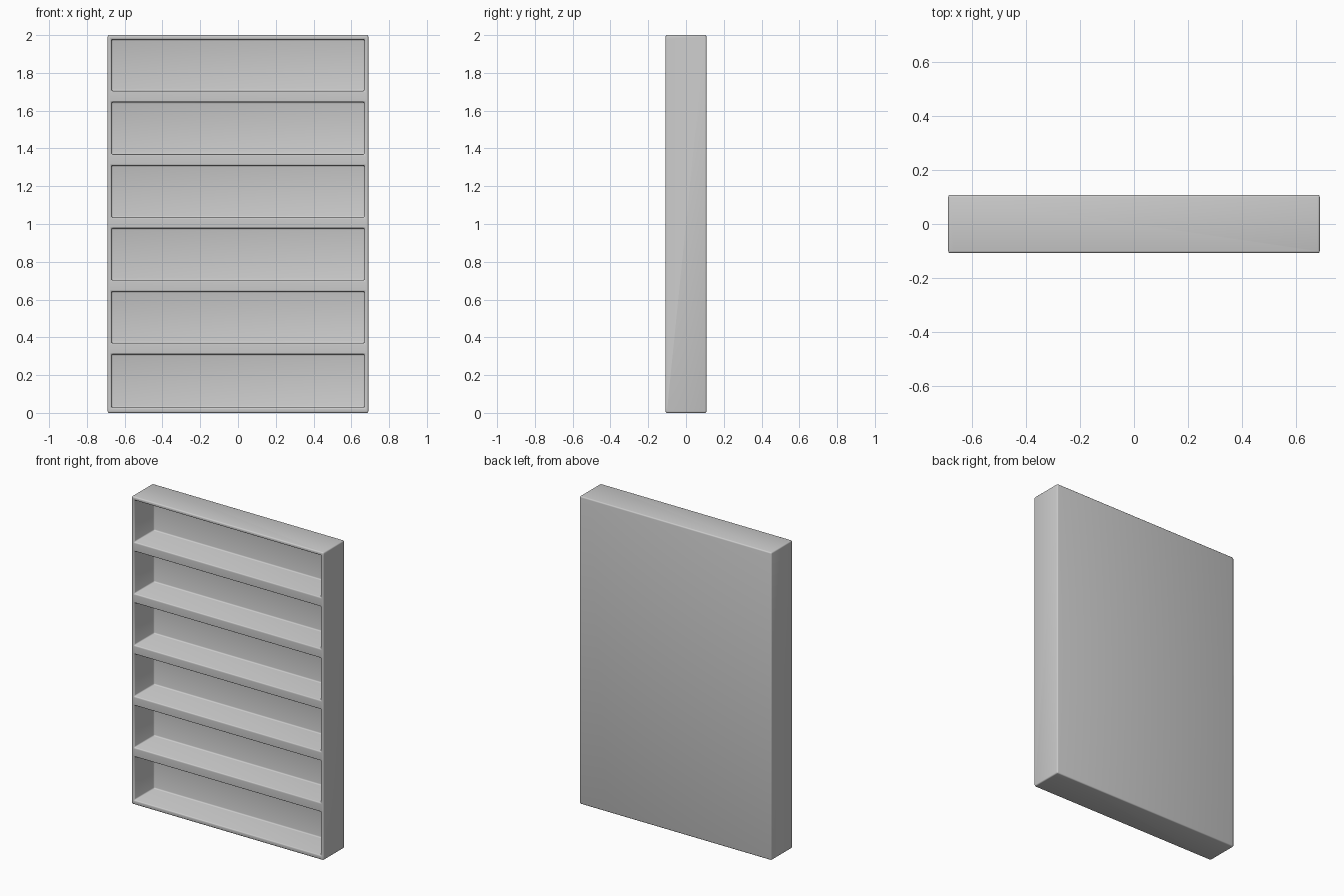
import bpy, bmesh
from mathutils import Vector, Matrix

if "Cube" in bpy.data.objects:
    bpy.data.objects.remove(bpy.data.objects["Cube"])

W, D, H = 0.69, 0.108, 2.0      # half width, half depth, height
OPEN_X, BACK = 0.67, 0.012      # half opening width, back panel thickness
openings = [(0.028, 0.31), (0.37, 0.643), (0.703, 0.977),
            (1.035, 1.31), (1.37, 1.645), (1.705, 1.977)]

# Solid case
bm = bmesh.new()
bmesh.ops.create_cube(bm, size=1, matrix=Matrix.Translation((0, 0, H / 2))
                      @ Matrix.Diagonal((2 * W, 2 * D, H, 1)))


def cut_front(co, no):
    """Split only the front face along a plane."""
    faces = [f for f in bm.faces if f.calc_center_median().y < -D + 1e-4]
    geom = set(faces)
    for f in faces:
        geom.update(f.edges)
        geom.update(f.verts)
    bmesh.ops.bisect_plane(bm, geom=list(geom), dist=1e-5, plane_co=co, plane_no=no)


# Lay out the frame and shelf edges on the front
for x in (-OPEN_X, OPEN_X):
    cut_front((x, 0, 0), (1, 0, 0))
for z in (z for pair in openings for z in pair):
    cut_front((0, 0, z), (0, 0, 1))


def is_opening(f):
    c = f.calc_center_median()
    return (c.y < -D + 1e-4 and abs(c.x) < OPEN_X
            and any(a < c.z < b for a, b in openings))


# Push each compartment back to the back panel
res = bmesh.ops.extrude_discrete_faces(bm, faces=[f for f in bm.faces if is_opening(f)])
for v in {v for f in res["faces"] for v in f.verts}:
    v.co += Vector((0, 2 * D - BACK, 0))
bmesh.ops.recalc_face_normals(bm, faces=bm.faces)

mesh = bpy.data.meshes.new("shelf_case")
bm.to_mesh(mesh)
bm.free()
case = bpy.data.objects.new("shelf_case", mesh)
bpy.context.collection.objects.link(case)

# Softly rounded edges
bevel = case.modifiers.new("rounded_edges", "BEVEL")
bevel.width = 0.008
bevel.segments = 3
bevel.limit_method = "ANGLE"
mesh.shade_smooth()
